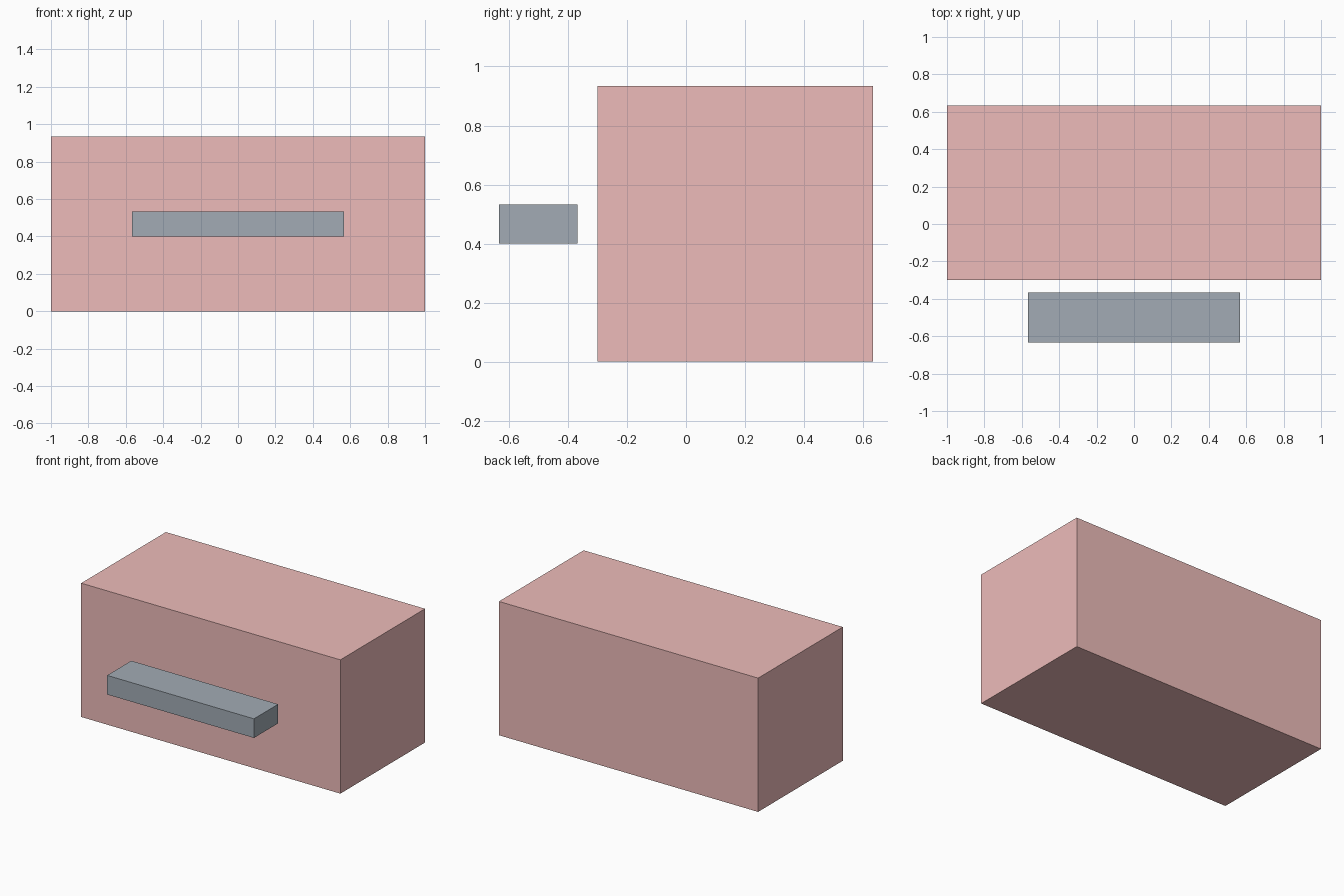
import bpy, bmesh
from mathutils import Vector

if "Cube" in bpy.data.objects:
    bpy.data.objects.remove(bpy.data.objects["Cube"])

U = 1 / 15  # modelling unit: body is 30 x 14 x 14


def material(name, rgb):
    m = bpy.data.materials.new(name)
    m.diffuse_color = (*rgb, 1)
    m.use_nodes = True
    m.node_tree.nodes["Principled BSDF"].inputs["Base Color"].default_value = m.diffuse_color
    return m


def box(name, lo, hi, mat):
    lo, hi = Vector(lo) * U, Vector(hi) * U
    bm = bmesh.new()
    bmesh.ops.create_cube(bm, size=1)
    bmesh.ops.scale(bm, vec=hi - lo, verts=bm.verts)
    me = bpy.data.meshes.new(name)
    bm.to_mesh(me)
    bm.free()
    me.materials.append(mat)
    ob = bpy.data.objects.new(name, me)
    ob.location = (lo + hi) / 2
    bpy.context.collection.objects.link(ob)
    return ob


red = material("red", (0.85, 0.50, 0.49))
slate = material("slate", (0.36, 0.41, 0.46))

# drawer block
box("body", (-15, -4.5, 0), (15, 9.5, 14), red)
# bar floating just in front of the face
box("handle", (-8.5, -9.5, 6), (8.5, -5.5, 8), slate)
